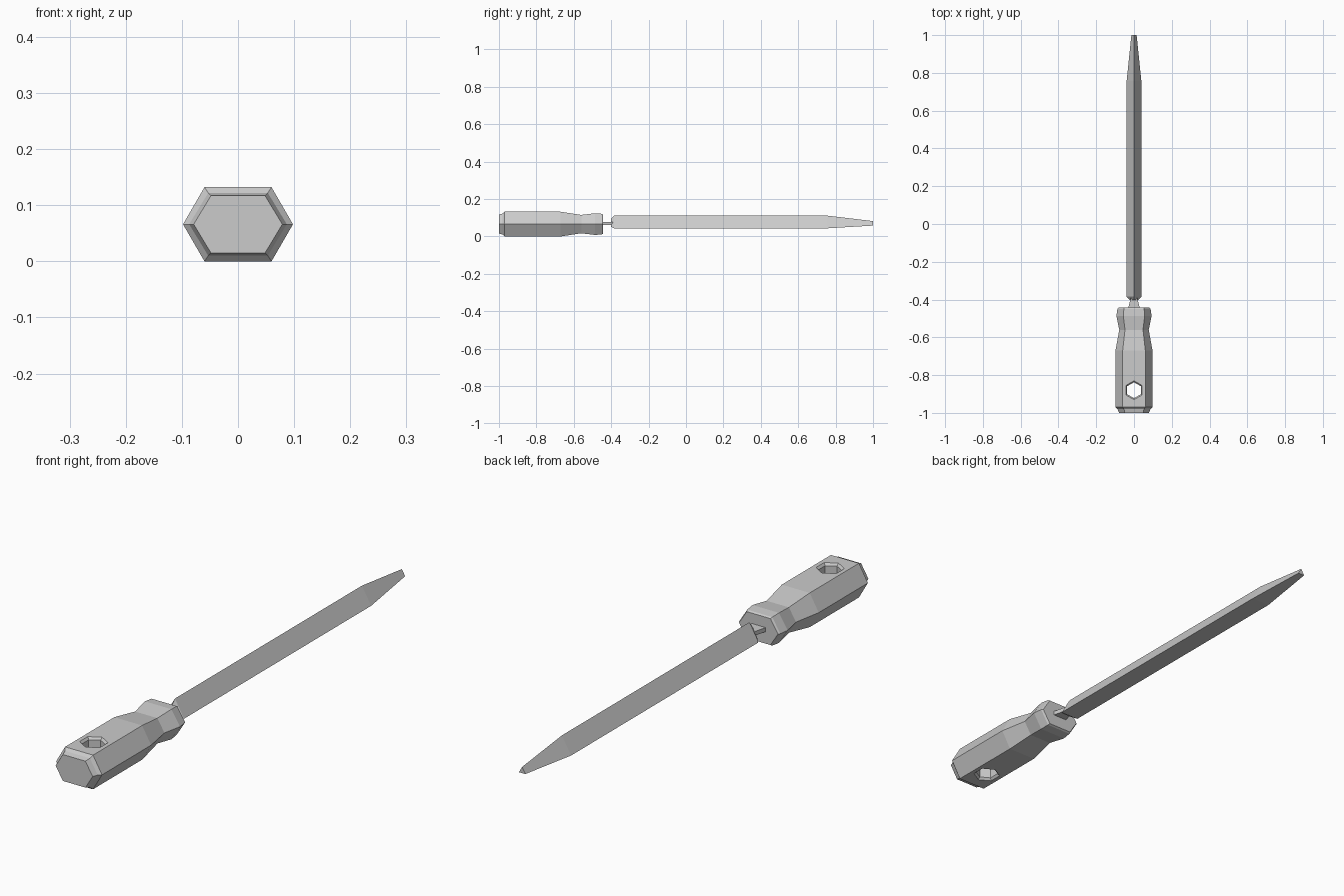
import bpy, bmesh
from math import sin, cos, pi

cube = bpy.data.objects.get("Cube")
if cube:
    bpy.data.objects.remove(cube, do_unlink=True)

MID = 0.066  # height of the tool's long axis

grey = bpy.data.materials.new("plain grey")
grey.use_nodes = True
grey.diffuse_color = (0.6, 0.6, 0.6, 1)
grey.node_tree.nodes["Principled BSDF"].inputs["Base Color"].default_value = (0.6, 0.6, 0.6, 1)


def loft(name, rings):
    """Skin a closed solid through a list of equal rings of points."""
    bm = bmesh.new()
    loops = [[bm.verts.new(p) for p in ring] for ring in rings]
    n = len(loops[0])
    for a, b in zip(loops, loops[1:]):
        for i in range(n):
            j = (i + 1) % n
            bm.faces.new((a[i], a[j], b[j], b[i]))
    bm.faces.new(loops[0])
    bm.faces.new(loops[-1])
    bmesh.ops.recalc_face_normals(bm, faces=bm.faces)
    mesh = bpy.data.meshes.new(name)
    bm.to_mesh(mesh)
    bm.free()
    mesh.materials.append(grey)
    obj = bpy.data.objects.new(name, mesh)
    bpy.context.collection.objects.link(obj)
    return obj


def hexagon(y, w, h):
    k = 0.61 * w
    outline = [(w, 0), (k, h), (-k, h), (-w, 0), (-k, -h), (k, -h)]
    return [(x, y, MID + z) for x, z in outline]


def triangle(y, r):
    return [(r * cos(a), y, MID + r * sin(a))
            for a in (pi / 2 + i * 2 * pi / 3 for i in range(3))]


def rectangle(y, w, h):
    return [(x, y, MID + 0.003 + z) for x, z in ((w, h), (-w, h), (-w, -h), (w, -h))]


def hole_ring(z, r):
    return [(r * sin(i * pi / 3), -0.88 + r * cos(i * pi / 3), z) for i in range(6)]


# Handle: flattened hexagon with bevelled butt and a waist
handle = loft("handle", [hexagon(*s) for s in (
    (-1.0, 0.079, 0.051), (-0.98, 0.087, 0.056), (-0.97, 0.098, 0.066),
    (-0.67, 0.098, 0.066), (-0.56, 0.078, 0.049), (-0.487, 0.093, 0.058),
    (-0.45, 0.088, 0.055), (-0.443, 0.083, 0.051))])

# Hanging hole with chamfered rims, cut through the handle
cutter = loft("hole_cutter", [hole_ring(*s) for s in (
    (-0.05, 0.05), (0.0, 0.05), (0.009, 0.042),
    (0.123, 0.042), (0.132, 0.05), (0.2, 0.05))])
cutter.hide_render = True
cut = handle.modifiers.new("hanging hole", 'BOOLEAN')
cut.operation = 'DIFFERENCE'
cut.solver = 'EXACT'
cut.object = cutter
bpy.context.view_layer.update()
result = bpy.data.meshes.new_from_object(
    handle.evaluated_get(bpy.context.evaluated_depsgraph_get()))
handle.modifiers.clear()
handle.data = result
bpy.data.objects.remove(cutter, do_unlink=True)

# Tang: thin tapered strip joining handle and blade
loft("tang", [rectangle(-0.46, 0.034, 0.008), rectangle(-0.39, 0.017, 0.008)])

# Blade: triangular bar, ridge upward, tapered to a blunt tip
loft("blade", [triangle(*s) for s in (
    (-0.402, 0.026), (-0.385, 0.045), (0.757, 0.045), (1.0, 0.016))])
